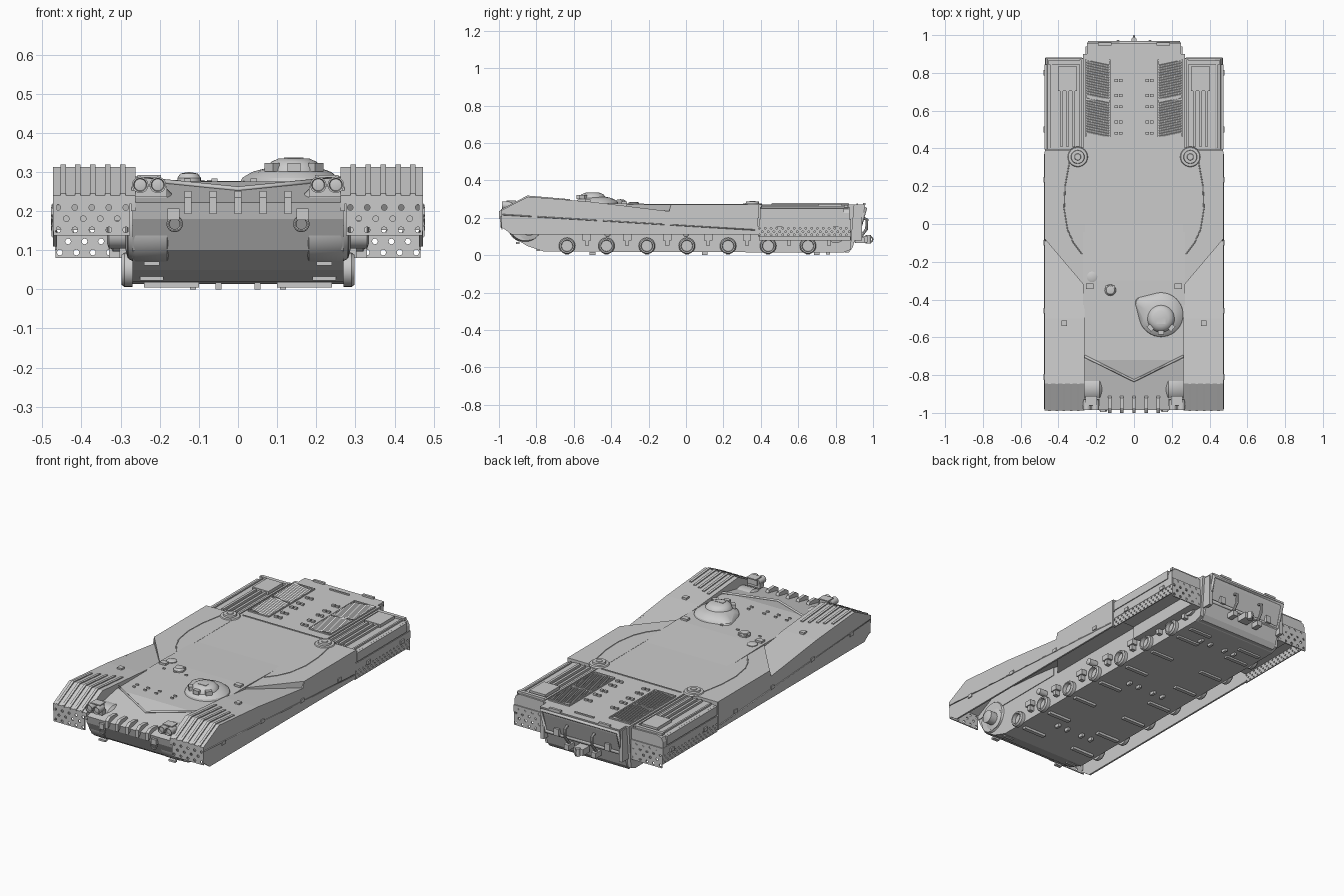
import bpy, bmesh, math
from mathutils import Matrix, Vector

if "Cube" in bpy.data.objects:
    bpy.data.objects.remove(bpy.data.objects["Cube"])

def finish(name, bm, mirror=False, smooth=False):
    bmesh.ops.remove_doubles(bm, verts=bm.verts, dist=1e-5)
    bmesh.ops.recalc_face_normals(bm, faces=bm.faces)
    me = bpy.data.meshes.new(name)
    bm.to_mesh(me)
    bm.free()
    if smooth:
        for p in me.polygons:
            p.use_smooth = True
        me.set_sharp_from_angle(angle=math.radians(32))
    ob = bpy.data.objects.new(name, me)
    bpy.context.collection.objects.link(ob)
    if mirror:
        ob.modifiers.new("Mirror", 'MIRROR').use_mirror_merge = False
    return ob

def add_box(bm, c, s, rot=None):
    m = Matrix.Translation(c) @ (rot or Matrix()) @ Matrix.Diagonal((*s, 1))
    bmesh.ops.create_cube(bm, size=1, matrix=m)

def boxes(name, items, mirror=False):
    bm = bmesh.new()
    for it in items:
        add_box(bm, *it)
    return finish(name, bm, mirror)

def add_prism(bm, pts, axis, a, b):
    def p(u, v, w):
        return {'x': (w, u, v), 'y': (u, w, v), 'z': (u, v, w)}[axis]
    f = bm.faces.new([bm.verts.new(p(u, v, a)) for u, v in pts])
    new = bmesh.ops.extrude_face_region(bm, geom=[f])['geom']
    bmesh.ops.translate(bm, vec=p(0, 0, b - a),
                        verts=[v for v in new if isinstance(v, bmesh.types.BMVert)])
    bm.faces.index_update()
    if f.is_valid and len([e for e in f.edges if e.is_boundary]):
        bm.faces.new([bm.verts.new(p(u, v, a)) for u, v in pts])

def prism(name, pts, axis, spans, mirror=False):
    bm = bmesh.new()
    for a, b in spans:
        add_prism(bm, pts, axis, a, b)
    return finish(name, bm, mirror)

AX = {'z': Matrix(), 'x': Matrix.Rotation(math.pi / 2, 4, 'Y'), 'y': Matrix.Rotation(math.pi / 2, 4, 'X')}

def lathe(name, prof, locs, axis='z', n=24, mirror=False):
    bm = bmesh.new()
    for loc in locs:
        vs = [bm.verts.new((r, 0, h)) for r, h in prof]
        es = [bm.edges.new(e) for e in zip(vs, vs[1:])]
        out = bmesh.ops.spin(bm, geom=vs + es, axis=(0, 0, 1), cent=(0, 0, 0), angle=2 * math.pi, steps=n)
        old = set(v for v in bm.verts if v.tag)
        new = [v for v in bm.verts if v not in old]
        bmesh.ops.transform(bm, matrix=Matrix.Translation(loc) @ AX[axis], verts=new)
        for v in bm.verts:
            v.tag = True
    return finish(name, bm, mirror, True)

def tube(name, paths, r, mirror=False, cyclic=False, res=2):
    cu = bpy.data.curves.new(name, 'CURVE')
    cu.dimensions, cu.bevel_depth, cu.bevel_resolution, cu.use_fill_caps = '3D', r, res, True
    for pts in paths:
        sp = cu.splines.new('POLY')
        sp.points.add(len(pts) - 1)
        for p, q in zip(sp.points, pts):
            p.co = (*q, 1)
        sp.use_cyclic_u = cyclic
    tmp = bpy.data.objects.new("tmp", cu)
    bpy.context.collection.objects.link(tmp)
    me = bpy.data.meshes.new_from_object(tmp.evaluated_get(bpy.context.evaluated_depsgraph_get()))
    bpy.data.objects.remove(tmp)
    bm = bmesh.new()
    bm.from_mesh(me)
    return finish(name, bm, mirror, res > 0)

def perforated(name, o, u, v, nu, nv, r):
    # sheet of cells, every other one holed
    bm, o, u, v = bmesh.new(), Vector(o), Vector(u), Vector(v)
    ring = [(1, 0), (1, 1), (0, 1), (-1, 1), (-1, 0), (-1, -1), (0, -1), (1, -1)]
    for i in range(nu):
        for j in range(nv):
            c = o + u * (i + .5) + v * (j + .5)
            out = [bm.verts.new(c + u * a / 2 + v * b / 2) for a, b in ring]
            if (i + j) % 2:
                bm.faces.new(out)
                continue
            inn = [bm.verts.new(c + (u.normalized() * a + v.normalized() * b) * r / math.hypot(a, b)) for a, b in ring]
            for k in range(8):
                bm.faces.new((out[k], out[k - 1], inn[k - 1], inn[k]))
    ob = finish(name, bm, True)
    ob.modifiers.new("Thickness", 'SOLIDIFY').thickness = .006

# Central hull and tail
prism("hull", [(-.985, .222), (-.975, .18), (-.93, .1), (-.85, .05), (-.76, .02), (.84, .014), (.88, .03),
               (.9, .27), (0, .27), (-.3, .277), (-.72, .275)], 'x', [(-.27, .27)])
prism("tail", [(.8, .02), (.87, .014), (.89, .04), (.95, .23), (.958, .27), (.8, .27)], 'x', [(-.25, .25)])
# Wide mid deck, flush with the hull top
prism("deck_wing", [(.26, -.33), (.472, -.08), (.472, .39), (.26, .39)], 'z', [(.2, .271)], True)

# Front fenders, inner cheeks, side skirts
top = [(-.988, .24), (-.845, .313), (-.5, .285), (-.05, .23)]
prism("front_fender", top + [(y, z - .02) for y, z in reversed(top)], 'x', [(.265, .468)], True)
prism("fender_cheek", top[:3] + [(-.35, .26), (-.35, .2), (-.985, .2)], 'x', [(.262, .274)], True)
prism("side_skirt", top[:3] + [(-.09, .235), (-.08, .271), (.385, .271), (.385, .11), (-.93, .11), (-.985, .15)],
      'x', [(.463, .473)], True)
tube("skirt_crease", [[(.473, -.98, .217), (.473, .37, .135)]], .003, True, res=0)
boxes("skirt_clip", [((.474, y, z), (.008, .03, .02)) for y, z in
                     [(-.81, .2), (-.46, .19), (-.1, .17), (.235, .16), (.5, .16), (.8, .16)]], True)

# Pressed ribs on the fenders
bm = bmesh.new()
for x, back in [(.295, -.62), (.333, -.63), (.371, -.65), (.409, -.66), (.447, -.68)]:
    zb = .313 - (back + .845) * .081
    add_prism(bm, [(-.99, .235), (-.99, .245), (-.848, .319), (back, zb + .005), (back, zb - .006), (-.845, .306)],
              'x', x - .007, x + .007)
finish("fender_ribs", bm, True)
boxes("fender_block", [((.37, -.525, .291), (.028, .028, .012)), ((.235, -.33, .28), (.04, .03, .016))], True)

# Perforated mud flaps and rear side strips
perforated("front_flap", (.276, -.986, .138), (.0217, 0, 0), (0, 0, .0285), 9, 3, .0075)
perforated("rear_flap", (.276, .882, .08), (.0211, 0, 0), (0, 0, .0283), 9, 4, .0075)
perforated("rear_side_strip", (.468, .385, .1), (0, .0155, 0), (0, 0, .0175), 32, 3, .005)

# Rear sponsons with stowage boxes
boxes("rear_shelf", [((.37, .635, .172), (.2, .49, .04)), ((.3, .635, .12), (.06, .49, .08))], True)
prism("stowage_box", [(.268, .185), (.268, .255), (.43, .258), (.458, .248), (.468, .225), (.468, .185)],
      'y', [(.395, .875)], True)
boxes("stowage_panel", [((.467, .62, .225), (.012, .45, .05))], True)
boxes("box_lid", [((.352, .77, .264), (.1, .13, .022)), ((.37, .855, .262), (.17, .02, .014))]
      + [((x, .56, .262), (.014, .3, .014)) for x in (.32, .352, .384)]
      + [((.44, .635, .258), (.01, .46, .01)), ((.283, .635, .262), (.012, .47, .012))], True)

# Front drive housings and axle stubs
lathe("drive_housing", [(0, -.055), (.08, -.055), (.095, -.04), (.095, .04), (.085, .058), (0, .058)],
      [(.222, -.86, .163)], 'x', 32, True)
lathe("axle_stub", [(0, 0), (.06, 0), (.06, .012), (.036, .018), (.036, .06), (.022, .065), (0, .065)],
      [(.27, -.84, .14)], 'x', 24, True)

# Road wheel hubs, return rollers, final drives
wheels = [-.636, -.425, -.209, .005, .225, .439, .652]
lathe("wheel_hub", [(0, 0), (.044, 0), (.044, .02), (.038, .028), (.031, .028), (.029, .008), (0, .008)],
      [(.27, y, .05) for y in wheels], 'x', 24, True)
mounts = [-.53, -.315, -.1, .118, .326, .55, .765]
boxes("bump_stop", [((.285, y, .095), (.035, .045, .03)) for y in mounts]
      + [((.282, y, .068), (.03, .022, .03)) for y in mounts], True)
lathe("return_roller", [(0, 0), (.018, 0), (.018, .05), (.01, .055), (0, .055)],
      [(.27, y, .115) for y in (-.42, 0, .43)], 'x', 16, True)
lathe("rear_final_drive", [(0, 0), (.055, 0), (.055, .015), (.03, .02), (.03, .05), (0, .05)],
      [(.27, .8, .12)], 'x', 24, True)

# Belly ribs and drain feet
boxes("belly_ribs", [((.17, y, .012), (.14, .022, .014)) for y in wheels + [.76]], True)
boxes("belly_feet", [((x, y, .009), (.016, .03, .018)) for x in (.05, .115) for y in (-.5, .1, .7)], True)

# Nose: teeth, V splash board, tow hooks
tooth = [(-1, .192), (-1, .235), (-.975, .251), (-.92, .25), (-.91, .235), (-.985, .205)]
prism("nose_teeth", tooth, 'x', [(x - .009, x + .009) for x in (-.128, -.064, 0, .064, .128)])
tube("splash_board", [[(-.262, -.7, .282), (0, -.83, .256), (.262, -.7, .282)]], .007, res=0)
boxes("tow_bracket", [((.165, -.983, .192), (.03, .025, .03))], True)
tube("tow_ring", [[(.162 + .017 * math.cos(a), -.988, .167 + .017 * math.sin(a))
                   for a in [k * math.pi / 8 for k in range(16)]]], .004, True, True)
boxes("nose_lower_plates", [((.22, -.9, .066), (.04, .02, .01)), ((.22, -.79, .028), (.06, .02, .01))], True)

# Headlight clusters
lathe("headlight", [(0, -.02), (.018, -.015), (.021, .025), (.021, .04), (.017, .04), (.015, .032), (0, .035)],
      [(.205, -.945, .267), (.25, -.945, .267)], 'y', 20, True)
boxes("headlight_mount", [((.227, -.945, .25), (.09, .035, .025)), ((.227, -.935, .289), (.06, .05, .006)),
                          ((.227, -.93, .268), (.06, .02, .03))], True)

# Commander cupola: teardrop dome, hatch, periscopes
cx, cy = .143, -.48
bm = bmesh.new()
for r, z, tip in [(.12, .268, 1), (.114, .285, .93), (.095, .3, .7), (.07, .309, .4), (.035, .314, 0)]:
    for k in range(40):
        a = k * math.pi / 20
        bm.verts.new((cx + r * math.cos(a), cy + r * math.sin(a), z))
        if tip:
            bm.verts.new((cx - .11 * tip + .03 * math.cos(a), cy + .065 * tip + .03 * math.sin(a), z))
bmesh.ops.convex_hull(bm, input=bm.verts)
finish("cupola_dome", bm, False, True)
lathe("cupola_hatch", [(.075, .295), (.07, .312), (.058, .326), (.04, .334), (0, .335)], [(cx, cy - .02, 0)], 'z', 28)
boxes("periscopes", [((cx + .075 * math.sin(a), cy - .02 - .075 * math.cos(a), .312), (.034, .022, .022),
                      Matrix.Rotation(a, 4, 'Z')) for a in (-.85, 0, .85)]
      + [((cx, cy - .035, .333), (.05, .03, .007))])

# Small deck domes and fillers
lathe("sight_dome", [(.03, .27), (.03, .285), (.022, .296), (0, .3)], [(-.125, -.35, 0)], 'z', 20)
boxes("sight_hood", [((-.125, -.335, .283), (.05, .018, .022))])
lathe("deck_cap", [(.028, .27), (.028, .281), (.018, .285), (0, .285)], [(-.222, -.28, 0)], 'z', 20)
lathe("fuel_filler", [(.055, .268), (.05, .276), (.036, .277), (.034, .286), (.018, .286), (.016, .29), (0, .29)],
      [(.298, .355, 0)], 'z', 24, True)
tube("deck_seam", [[(.33, .4, .271), (.345, .31, .271), (.365, .2, .271), (.37, .08, .271), (.352, -.03, .271),
                    (.32, -.1, .271), (.275, -.16, .271)]], .003, True)
boxes("deck_lugs", [((x, y, .279), (.016, .008, .008)) for x in (-.2, -.13, -.06, .04)
                    for y in (-.65, -.62, -.38)])

# Engine deck: louvre grilles, frames, lugs
tilt = Matrix.Rotation(math.radians(-12), 4, 'Z') @ Matrix.Rotation(math.radians(30), 4, 'X')
boxes("louvres", [((-.192, y0 + k * .0135, .274), (.124, .009, .004), tilt)
                  for y0 in (.475, .675) for k in range(14)], True)
boxes("grille_frame", [((x, .665, .272), (.007, .41, .012)) for x in (.128, .256)]
      + [((.192, y, .272), (.13, .008, .01)) for y in (.46, .661, .868)], True)
boxes("engine_deck_lugs", [((x, y, .275), (.018, .014, .01)) for x in (.07, .095) for y in (.48, .54, .62, .68, .76)], True)
boxes("engine_deck_strips", [((0, .915, .273), (.12, .008, .008)), ((0, .4, .271), (.5, .006, .006)),
                             ((.155, .953, .274), (.07, .014, .012)), ((-.155, .953, .274), (.07, .014, .012))])

# Tail plate: frame, brackets, hitch
tube("tail_frame", [[(.24, .957, .252), (.24, .92, .12), (-.24, .92, .12), (-.24, .957, .252)]], .012, False, True, 0)
boxes("tail_flange", [((.247, .91, .17), (.02, .06, .18)), ((.16, .925, .14), (.03, .03, .04))], True)
tube("tail_hooks", [[(.085, .945, .2), (.085, .968, .19), (.085, .965, .14), (.085, .935, .1), (.085, .9, .07)]], .008, True)
boxes("hitch", [((0, .94, .085), (.06, .06, .035)), ((.085, .93, .08), (.03, .05, .03)),
                ((-.085, .93, .08), (.03, .05, .03))])
lathe("hitch_pin", [(0, -.022), (.014, -.022), (.014, .022), (0, .022)], [(0, .975, .085)], 'z', 16)
tube("hitch_ring", [[(0, .982 + .016 * math.cos(k * .524), .085 + .016 * math.sin(k * .524)) for k in range(12)]],
     .004, False, True)
